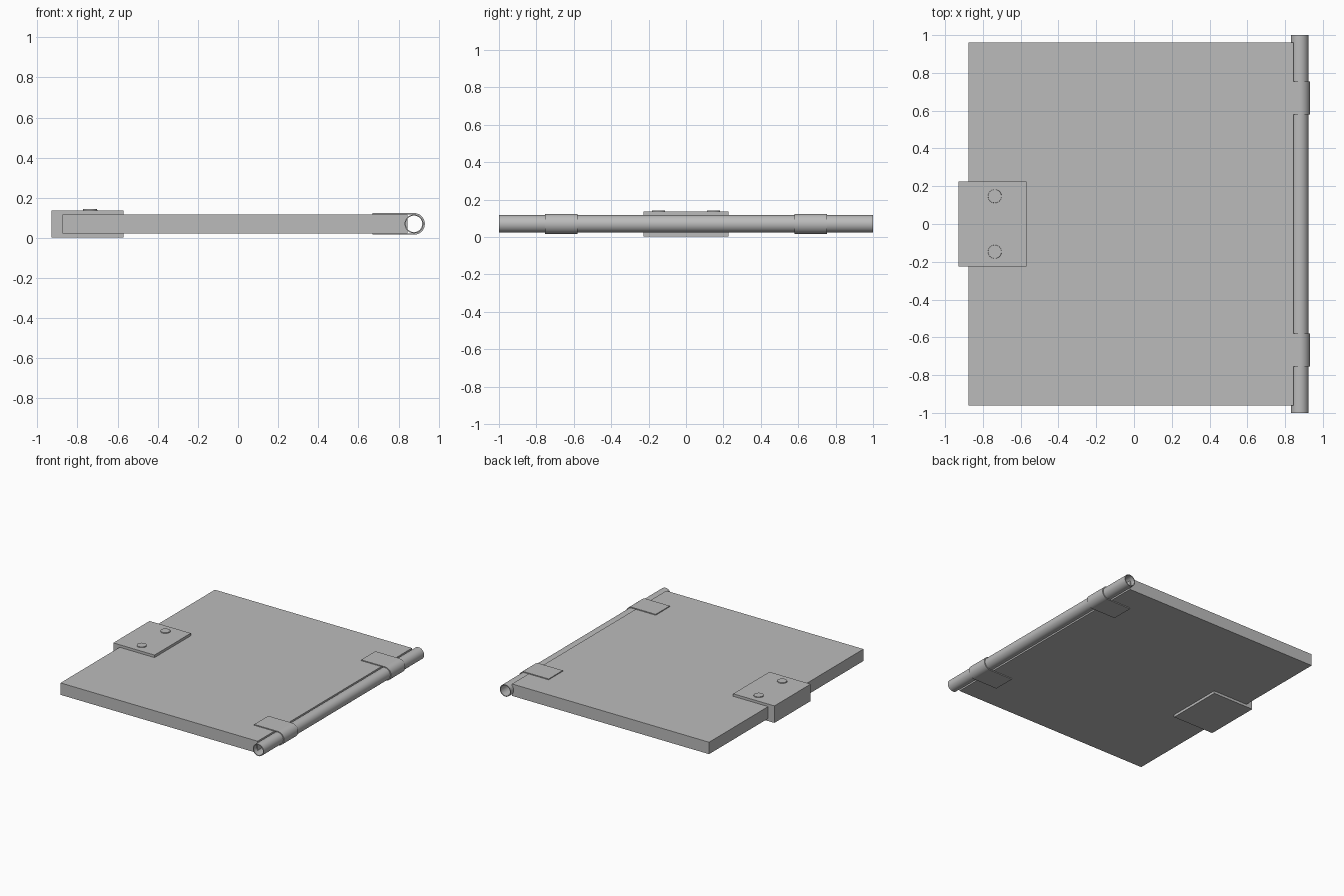
import bpy, bmesh, math

cube = bpy.data.objects.get("Cube")
if cube:
    bpy.data.objects.remove(cube, do_unlink=True)

GREY = (0.5, 0.5, 0.5, 1)
grey = bpy.data.materials.new("plain grey")
grey.use_nodes = True
grey.diffuse_color = GREY
grey.node_tree.nodes["Principled BSDF"].inputs["Base Color"].default_value = GREY

MID = 0.07               # height of the centre plane
PIN_X = 0.877            # axis of the hinge tube
EDGE_X = 0.845           # hinge-side edge of the panel


def finish(name, bm, smooth=False):
    bmesh.ops.recalc_face_normals(bm, faces=bm.faces)
    mesh = bpy.data.meshes.new(name)
    bm.to_mesh(mesh)
    bm.free()
    mesh.materials.append(grey)
    obj = bpy.data.objects.new(name, mesh)
    bpy.context.collection.objects.link(obj)
    if smooth:
        bpy.ops.object.select_all(action='DESELECT')
        obj.select_set(True)
        bpy.context.view_layer.objects.active = obj
        bpy.ops.object.shade_smooth_by_angle(angle=math.radians(35))
    return obj


def extrude_strip(name, outer, inner, y0, y1, closed=False, smooth=False):
    """Sweep the wall between two matching x-z outlines along y."""
    bm = bmesh.new()
    rows = [[bm.verts.new((x, y, z)) for x, z in line]
            for line, y in ((outer, y0), (outer, y1), (inner, y1), (inner, y0))]
    n = len(outer)
    for i in range(n if closed else n - 1):
        j = (i + 1) % n
        for k in range(4):
            a, b = rows[k], rows[(k + 1) % 4]
            bm.faces.new((a[i], a[j], b[j], b[i]))
    if not closed:
        for i in (0, n - 1):
            bm.faces.new([row[i] for row in rows])
    return finish(name, bm, smooth)


def arc(radius, start, end, steps):
    angles = [math.radians(start + (end - start) * i / steps) for i in range(steps + 1)]
    return [(PIN_X + radius * math.cos(a), MID + radius * math.sin(a)) for a in angles]


# Flat panel
bm = bmesh.new()
bmesh.ops.create_cube(bm, size=1)
for v in bm.verts:
    v.co.x = EDGE_X if v.co.x > 0 else -0.875
    v.co.y *= 1.924
    v.co.z = MID + v.co.z * 0.094
finish("panel", bm)

# Hollow hinge tube along the panel edge
extrude_strip("hinge_tube", arc(0.047, 0, 360, 48)[:-1], arc(0.041, 0, 360, 48)[:-1],
              -1, 1, closed=True, smooth=True)


# Straps wrapped around the tube and flat against both sides of the panel
def strap_line(radius):
    return [(0.67, MID - radius)] + arc(radius, -90, 90, 24) + [(0.67, MID + radius)]


for side, y in (("front", -0.667), ("back", 0.667)):
    extrude_strip(side + "_hinge_strap", strap_line(0.054), strap_line(0.047),
                  y - 0.088, y + 0.088, smooth=True)


# Channel-shaped clasp over the opposite edge
def channel(x, half):
    return [(-0.57, MID - half), (x, MID - half), (x, MID + half), (-0.57, MID + half)]


extrude_strip("clasp", channel(-0.93, 0.067), channel(-0.875, 0.047), -0.226, 0.226)

# Low round rivets on top of the clasp
for side, y in (("front", -0.147), ("back", 0.147)):
    bm = bmesh.new()
    bmesh.ops.create_cone(bm, cap_ends=True, segments=32, radius1=0.037,
                          radius2=0.035, depth=0.012)
    bmesh.ops.translate(bm, verts=bm.verts, vec=(-0.737, y, 0.137))
    finish(side + "_rivet", bm, smooth=True)
